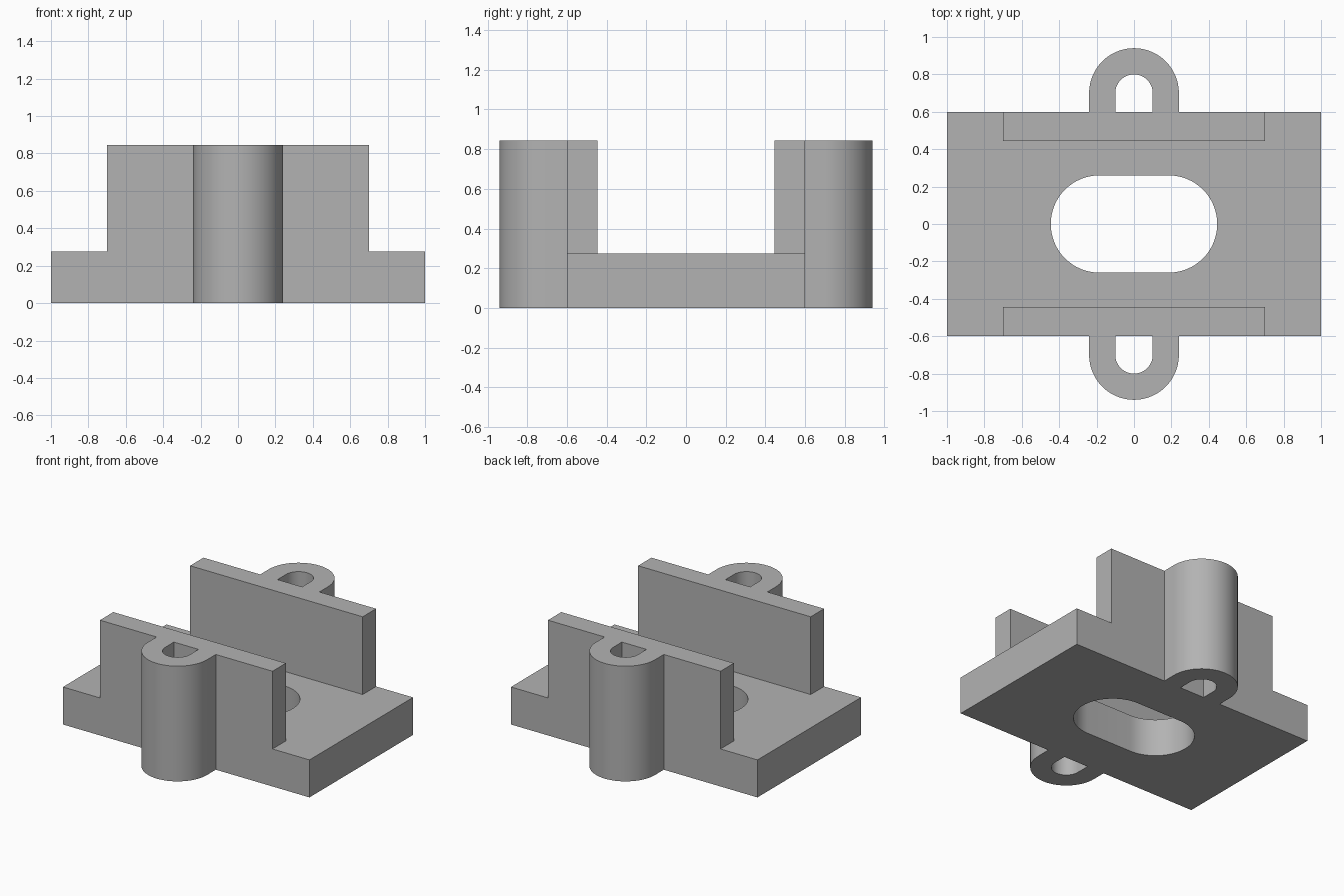
import bpy
import bmesh
from math import pi, cos, sin, radians

PLATE_X, PLATE_Y, PLATE_H = 1.0, 0.6, 0.275
WALL_X, WALL_IN, TOP = 0.7, 0.445, 0.845
LUG_Y, LUG_R, HOLE_R = 0.7, 0.24, 0.1
SLOT_X, SLOT_R = 0.185, 0.26

if "Cube" in bpy.data.objects:
    bpy.data.objects.remove(bpy.data.objects["Cube"], do_unlink=True)

# Single grey finish
grey = bpy.data.materials.new("plain grey")
grey.use_nodes = True
colour = (0.45, 0.45, 0.45, 1)
grey.diffuse_color = colour
grey.node_tree.nodes["Principled BSDF"].inputs["Base Color"].default_value = colour


def arc(cx, cy, r, start, end, steps=32):
    return [(cx + r * cos(start + (end - start) * i / steps),
             cy + r * sin(start + (end - start) * i / steps))
            for i in range(steps + 1)]


def prism(name, outline, z0, z1):
    """Extrude a flat outline straight up into a closed solid."""
    bm = bmesh.new()
    base = bm.faces.new([bm.verts.new((x, y, z0)) for x, y in outline])
    top = bmesh.ops.extrude_face_region(bm, geom=[base])["geom"]
    bmesh.ops.translate(bm, vec=(0, 0, z1 - z0),
                        verts=[v for v in top if isinstance(v, bmesh.types.BMVert)])
    bmesh.ops.recalc_face_normals(bm, faces=bm.faces)
    mesh = bpy.data.meshes.new(name)
    bm.to_mesh(mesh)
    bm.free()
    mesh.materials.append(grey)
    obj = bpy.data.objects.new(name, mesh)
    bpy.context.collection.objects.link(obj)
    return obj


def rectangle(x, y0, y1):
    return [(-x, y0), (x, y0), (x, y1), (-x, y1)]


def combine(target, tool, operation):
    """Apply a boolean and discard the tool."""
    mod = target.modifiers.new(tool.name, 'BOOLEAN')
    mod.operation = operation
    mod.solver = 'EXACT'
    mod.object = tool
    bpy.context.view_layer.objects.active = target
    bpy.ops.object.modifier_apply(modifier=mod.name)
    bpy.data.objects.remove(tool, do_unlink=True)


# Base plate
body = prism("bracket_body", rectangle(PLATE_X, -PLATE_Y, PLATE_Y), 0, PLATE_H)

# Upright walls and U-shaped lugs, mirrored front to back
root = (PLATE_Y + WALL_IN) / 2
for side, label in ((-1, "front"), (1, "back")):
    wall = rectangle(WALL_X, WALL_IN, PLATE_Y)
    lug = ([(LUG_R, root)] + arc(0, LUG_Y, LUG_R, 0, pi) + [(-LUG_R, root)]
           + [(-HOLE_R, root)] + arc(0, LUG_Y, HOLE_R, pi, 0) + [(HOLE_R, root)])
    for part, outline in (("wall", wall), ("lug", lug)):
        tool = prism(f"{label}_{part}", [(x, side * y) for x, y in outline], 0, TOP)
        combine(body, tool, 'UNION')

# Rounded slot through the plate
slot = arc(SLOT_X, 0, SLOT_R, -pi / 2, pi / 2) + arc(-SLOT_X, 0, SLOT_R, pi / 2, 3 * pi / 2)
combine(body, prism("slot_cutter", slot, -0.1, PLATE_H + 0.1), 'DIFFERENCE')

# Smooth curved faces, crisp edges
bpy.ops.object.select_all(action='DESELECT')
body.select_set(True)
bpy.context.view_layer.objects.active = body
bpy.ops.object.shade_smooth_by_angle(angle=radians(30))
